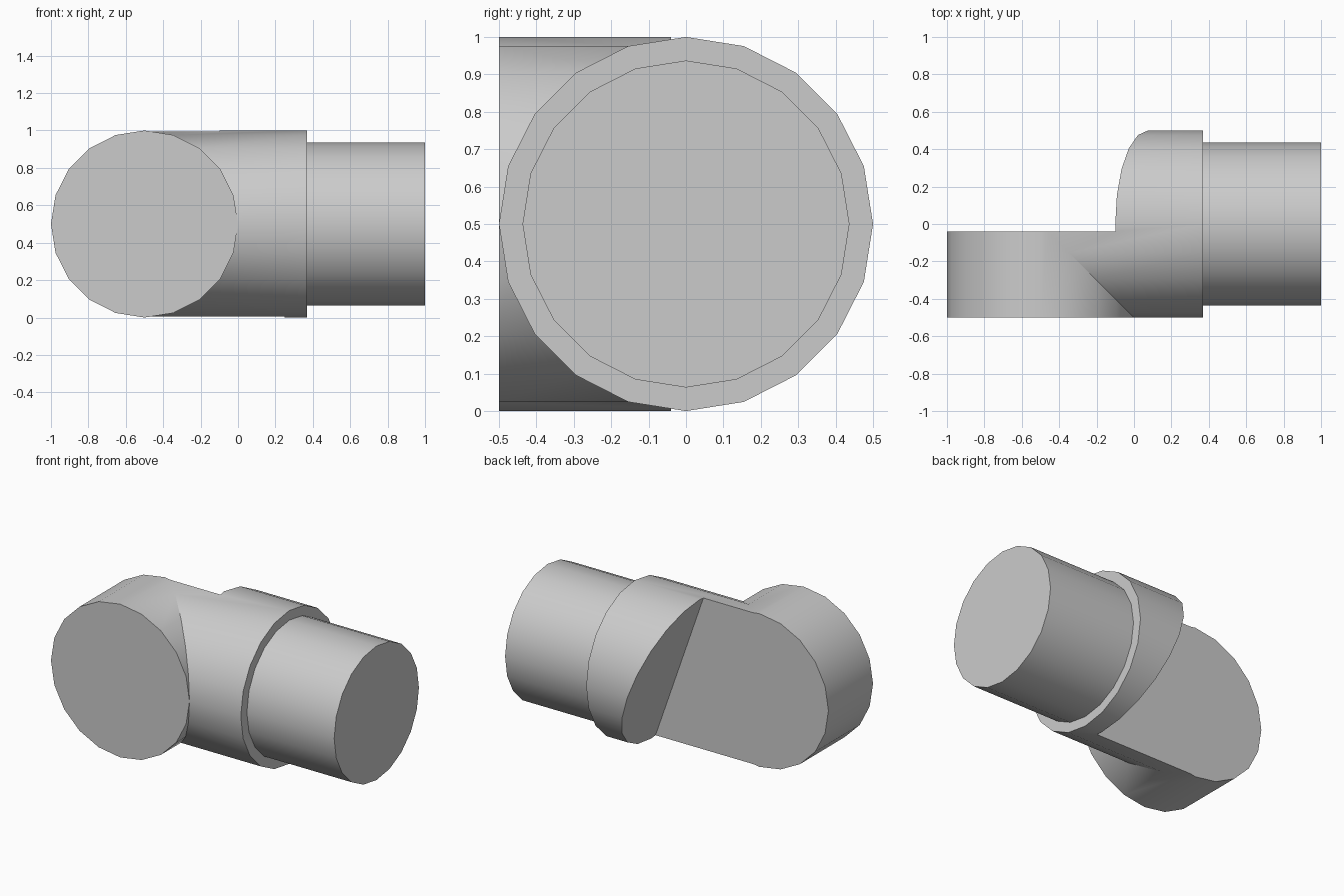
import bpy, bmesh
from math import sin, cos, pi, radians

cube = bpy.data.objects.get("Cube")
if cube:
    bpy.data.objects.remove(cube, do_unlink=True)

SIDES = 20
R = 0.5            # elbow radius
SPIGOT_R = 0.437   # narrower end
SHOULDER_X = 0.37

grey = bpy.data.materials.new("plain_grey")
grey.use_nodes = True
colour = (0.6, 0.6, 0.6, 1)
grey.diffuse_color = colour
grey.node_tree.nodes["Principled BSDF"].inputs["Base Color"].default_value = colour


def skin(name, rings):
    """Closed solid lofted through equal-length rings of points."""
    bm = bmesh.new()
    loops = [[bm.verts.new(p) for p in ring] for ring in rings]
    n = len(loops[0])
    for a, b in zip(loops, loops[1:]):
        for i in range(n):
            j = (i + 1) % n
            bm.faces.new((a[i], a[j], b[j], b[i]))
    bm.faces.new(loops[0])
    bm.faces.new(loops[-1])
    bmesh.ops.remove_doubles(bm, verts=bm.verts, dist=1e-5)
    bmesh.ops.recalc_face_normals(bm, faces=bm.faces)
    mesh = bpy.data.meshes.new(name)
    bm.to_mesh(mesh)
    bm.free()
    mesh.materials.append(grey)
    obj = bpy.data.objects.new(name, mesh)
    bpy.context.collection.objects.link(obj)
    return obj


circle = [(cos(2 * pi * i / SIDES), sin(2 * pi * i / SIDES)) for i in range(SIDES)]


def arm_ring(x, r):
    return [(x, -r * c, R + r * s) for c, s in circle]


# Mitred elbow: front mouth, mitre, shoulder step, spigot end
front_mouth = [(-R + R * c, -R, R + R * s) for c, s in circle]
mitre = [(-R + R * c, -R * c, R + R * s) for c, s in circle]
pipe = skin("pipe_elbow", [front_mouth, mitre, arm_ring(SHOULDER_X, R),
                           arm_ring(SHOULDER_X, SPIGOT_R), arm_ring(1, SPIGOT_R)])

# Cutter that removes the back of the bend, with a slanted right side
profile = [(-1.5, -0.2), (0.32, -0.2), (-0.17, 1.2), (-1.5, 1.2)]
cutter = skin("back_cutter", [[(x, y, z) for x, z in profile] for y in (-0.04, 1)])
cutter.hide_render = True

cut = pipe.modifiers.new("back_cut", 'BOOLEAN')
cut.operation = 'DIFFERENCE'
cut.solver = 'EXACT'
cut.object = cutter

bpy.ops.object.select_all(action='DESELECT')
pipe.select_set(True)
bpy.context.view_layer.objects.active = pipe
bpy.ops.object.modifier_apply(modifier=cut.name)
bpy.data.objects.remove(cutter, do_unlink=True)
bpy.ops.object.shade_smooth_by_angle(angle=radians(30))
